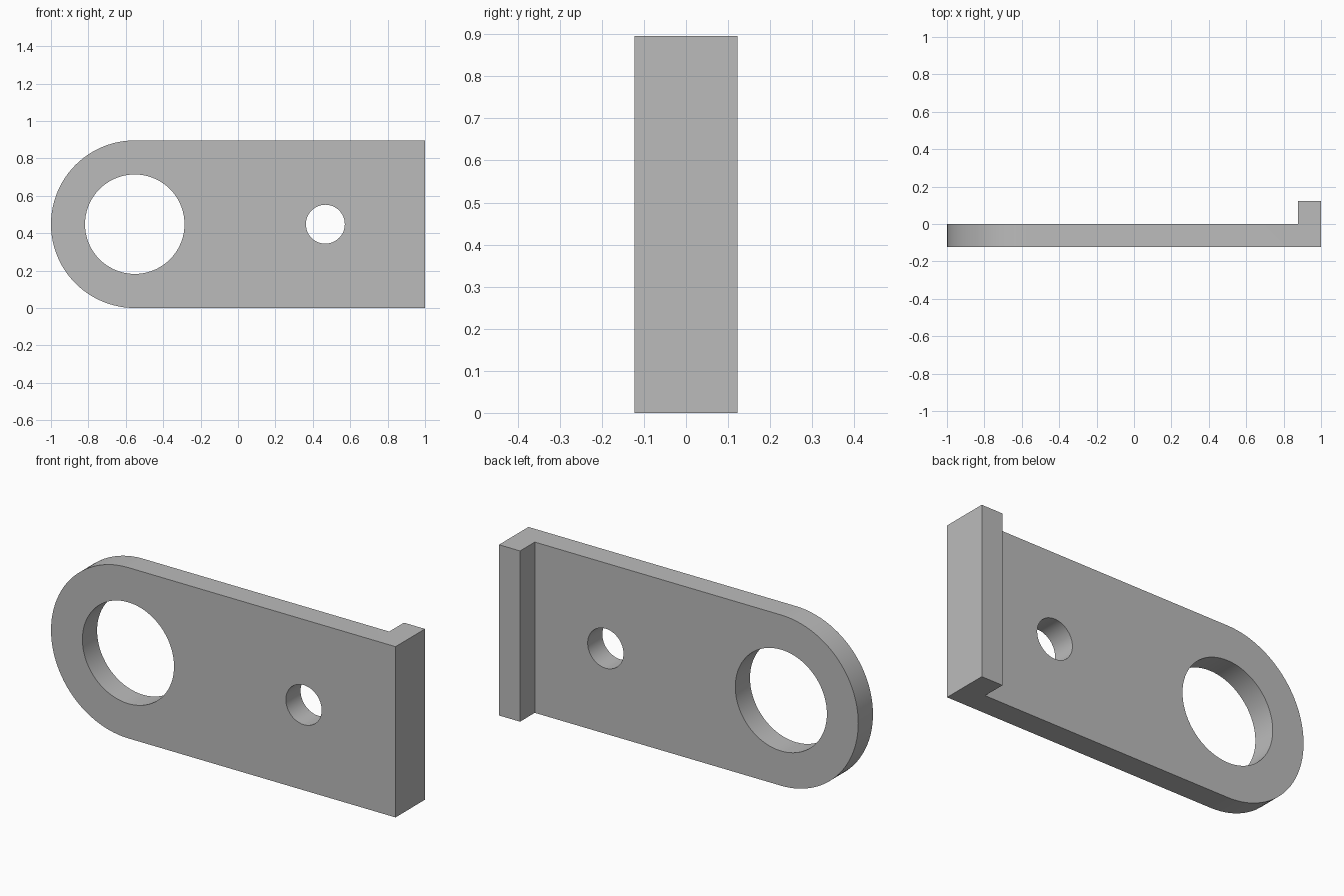
import bpy, bmesh
from math import pi, cos, sin

cube = bpy.data.objects.get("Cube")
if cube:
    bpy.data.objects.remove(cube, do_unlink=True)

HEIGHT, HALF_DEPTH = 0.896, 0.122
RADIUS = HEIGHT / 2
EYE_X = -1 + RADIUS

grey = bpy.data.materials.new("plain grey")
grey.use_nodes = True
grey.diffuse_color = (0.5, 0.5, 0.5, 1)
grey.node_tree.nodes["Principled BSDF"].inputs["Base Color"].default_value = grey.diffuse_color


def prism(name, outline, y0, y1):
    """Extrude an (x, z) outline from y0 to y1."""
    bm = bmesh.new()
    face = bm.faces.new([bm.verts.new((x, y0, z)) for x, z in outline])
    ext = bmesh.ops.extrude_face_region(bm, geom=[face])
    bmesh.ops.translate(bm, vec=(0, y1 - y0, 0),
                        verts=[g for g in ext["geom"] if isinstance(g, bmesh.types.BMVert)])
    bmesh.ops.recalc_face_normals(bm, faces=bm.faces)
    mesh = bpy.data.meshes.new(name)
    bm.to_mesh(mesh)
    bm.free()
    mesh.materials.append(grey)
    obj = bpy.data.objects.new(name, mesh)
    bpy.context.collection.objects.link(obj)
    return obj


def arc(cx, r, start, end, steps):
    angles = [start + (end - start) * i / steps for i in range(steps + 1)]
    return [(cx + r * cos(a), RADIUS + r * sin(a)) for a in angles]


# Full-depth body with one rounded end
outline = [(1, 0), (1, HEIGHT)] + arc(EYE_X, RADIUS, pi / 2, 3 * pi / 2, 48)
bracket = prism("bracket_plate", outline, -HALF_DEPTH, HALF_DEPTH)

# Cutters: rear recess that leaves the end lip, large eye and small bolt hole
cutters = [
    prism("recess_cutter", [(-2, -1), (0.878, -1), (0.878, 2), (-2, 2)], 0, 1),
    prism("eye_cutter", arc(EYE_X, 0.266, 0, 2 * pi, 72)[:-1], -1, 1),
    prism("bolt_hole_cutter", arc(0.467, 0.104, 0, 2 * pi, 48)[:-1], -1, 1),
]
for cutter in cutters:
    cutter.hide_render = True
    mod = bracket.modifiers.new(cutter.name, "BOOLEAN")
    mod.operation, mod.solver, mod.object = "DIFFERENCE", "EXACT", cutter

# Bake the cuts and discard the cutters
bpy.context.view_layer.update()
graph = bpy.context.evaluated_depsgraph_get()
bracket.data = bpy.data.meshes.new_from_object(bracket.evaluated_get(graph))
bracket.modifiers.clear()
for cutter in cutters:
    bpy.data.objects.remove(cutter, do_unlink=True)

# Smooth curved walls, crisp edges
bpy.ops.object.select_all(action="DESELECT")
bracket.select_set(True)
bpy.context.view_layer.objects.active = bracket
bpy.ops.object.shade_smooth_by_angle(angle=pi / 6)
